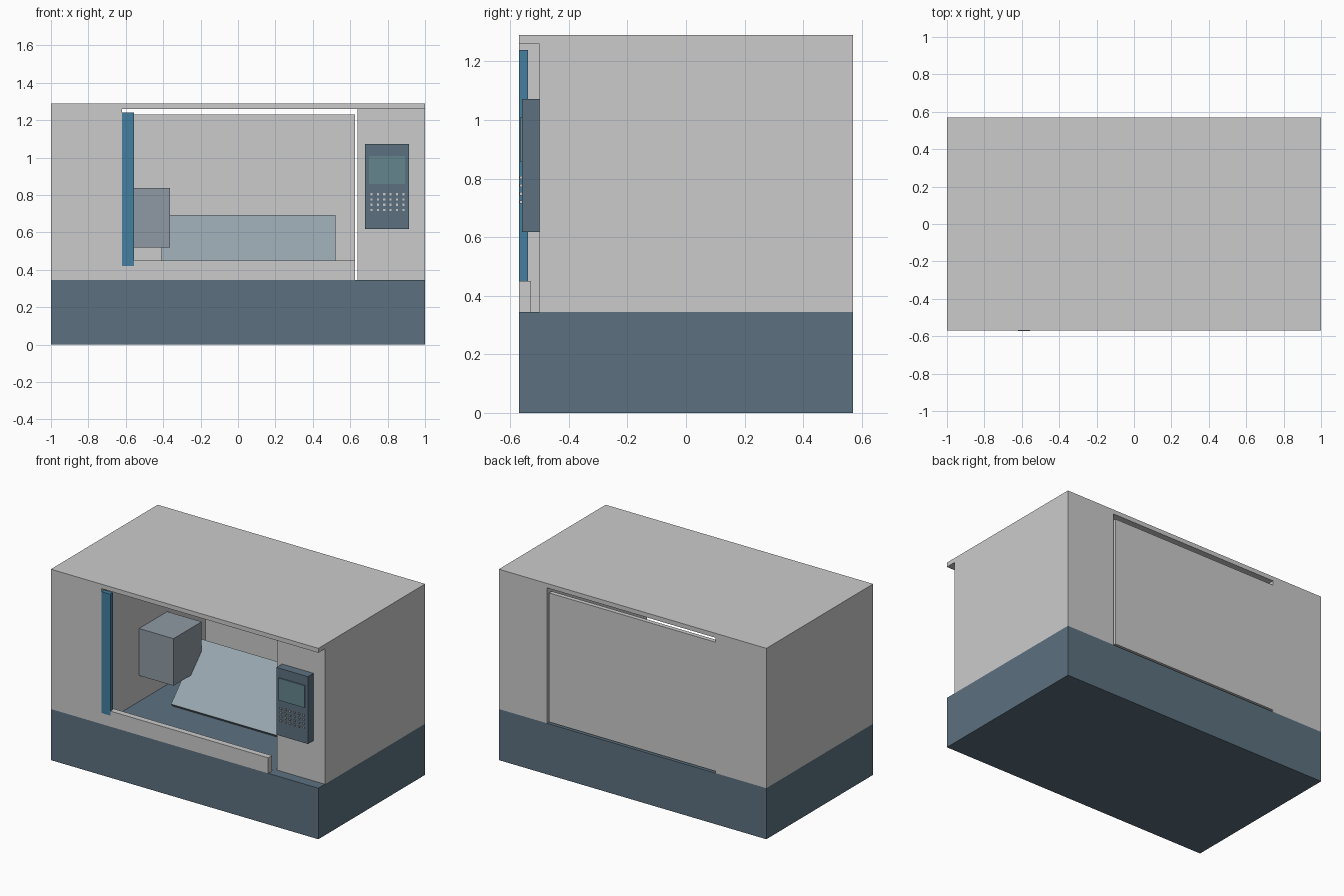
import bpy, bmesh
from mathutils import Vector

if "Cube" in bpy.data.objects:
    bpy.data.objects.remove(bpy.data.objects["Cube"])


def paint(name, rgb):
    m = bpy.data.materials.new(name)
    m.diffuse_color = (*rgb, 1)
    m.use_nodes = True
    m.node_tree.nodes["Principled BSDF"].inputs["Base Color"].default_value = m.diffuse_color
    return m


def finish(name, bm, mat):
    bmesh.ops.recalc_face_normals(bm, faces=bm.faces)
    me = bpy.data.meshes.new(name)
    bm.to_mesh(me)
    bm.free()
    ob = bpy.data.objects.new(name, me)
    bpy.context.collection.objects.link(ob)
    if mat:
        me.materials.append(mat)
    return ob


def prism(name, points, depth, mat=None):
    """Extrude a closed outline of 3D points along the depth vector."""
    bm = bmesh.new()
    face = bm.faces.new([bm.verts.new(p) for p in points])
    ext = bmesh.ops.extrude_face_region(bm, geom=[face], use_keep_orig=True)
    moved = [g for g in ext["geom"] if isinstance(g, bmesh.types.BMVert)]
    bmesh.ops.translate(bm, verts=moved, vec=Vector(depth))
    return finish(name, bm, mat)


def box(name, x, y, z, mat=None):
    pts = [(x[0], y[0], z[0]), (x[1], y[0], z[0]), (x[1], y[0], z[1]), (x[0], y[0], z[1])]
    return prism(name, pts, (0, y[1] - y[0], 0), mat)


slate = paint("slate", (0.107, 0.165, 0.216))
blue = paint("blue", (0.058, 0.212, 0.342))
steel = paint("steel", (0.32, 0.386, 0.434))
head_grey = paint("head_grey", (0.275, 0.323, 0.371))
glass = paint("screen_glass", (0.127, 0.238, 0.266))
white = paint("button_white", (0.8, 0.8, 0.8))

F, B = -0.57, 0.57      # front and back planes
FLOOR = 0.345           # top of the base

# Base plinth
box("base", (-1, 1), (F, B), (0, FLOOR), slate)

# Housing: left block and roof in one L profile
outline = [(-1, FLOOR), (-1, 1.29), (1, 1.29), (1, 1.26), (-0.62, 1.26), (-0.62, FLOOR)]
prism("housing", [(x, F, z) for x, z in outline], (0, B - F, 0))

# Right block, set back behind the control panel
box("control_column", (0.64, 1), (-0.50, B), (FLOOR, 1.26))

# Rear cover with narrow gaps around it, and low front sill
box("rear_cover", (-0.62, 0.625), (0.54, B), (0.358, 1.23))
box("front_sill", (-0.62, 0.625), (F, -0.53), (FLOOR, 0.45))

# Vertical blue door edge
box("door_edge", (-0.62, -0.555), (F - 0.001, -0.54), (0.42, 1.24), blue)

# Spindle head and 45 degree slant bed
box("spindle_head", (-0.62, -0.363), (-0.17, 0.13), (0.52, 0.838), head_grey)
bed = [(-0.13, 0.368), (0.18, 0.692), (0.42, 0.45), (0.11, 0.128)]
prism("slant_bed", [(-0.41, y, z) for y, z in bed], (0.93, 0, 0), steel)

# Control panel and screen
box("control_panel", (0.68, 0.915), (-0.56, -0.50), (0.617, 1.072), slate)
box("screen", (0.70, 0.893), (-0.567, -0.555), (0.858, 1.008), glass)

# Button grid
bm = bmesh.new()
for col in range(6):
    for row in range(4):
        made = bmesh.ops.create_cube(bm, size=1)["verts"]
        bmesh.ops.scale(bm, verts=made, vec=(0.011, 0.012, 0.011))
        bmesh.ops.translate(bm, verts=made,
                            vec=(0.714 + col * 0.034, -0.562, 0.72 + row * 0.028))
finish("buttons", bm, white)
